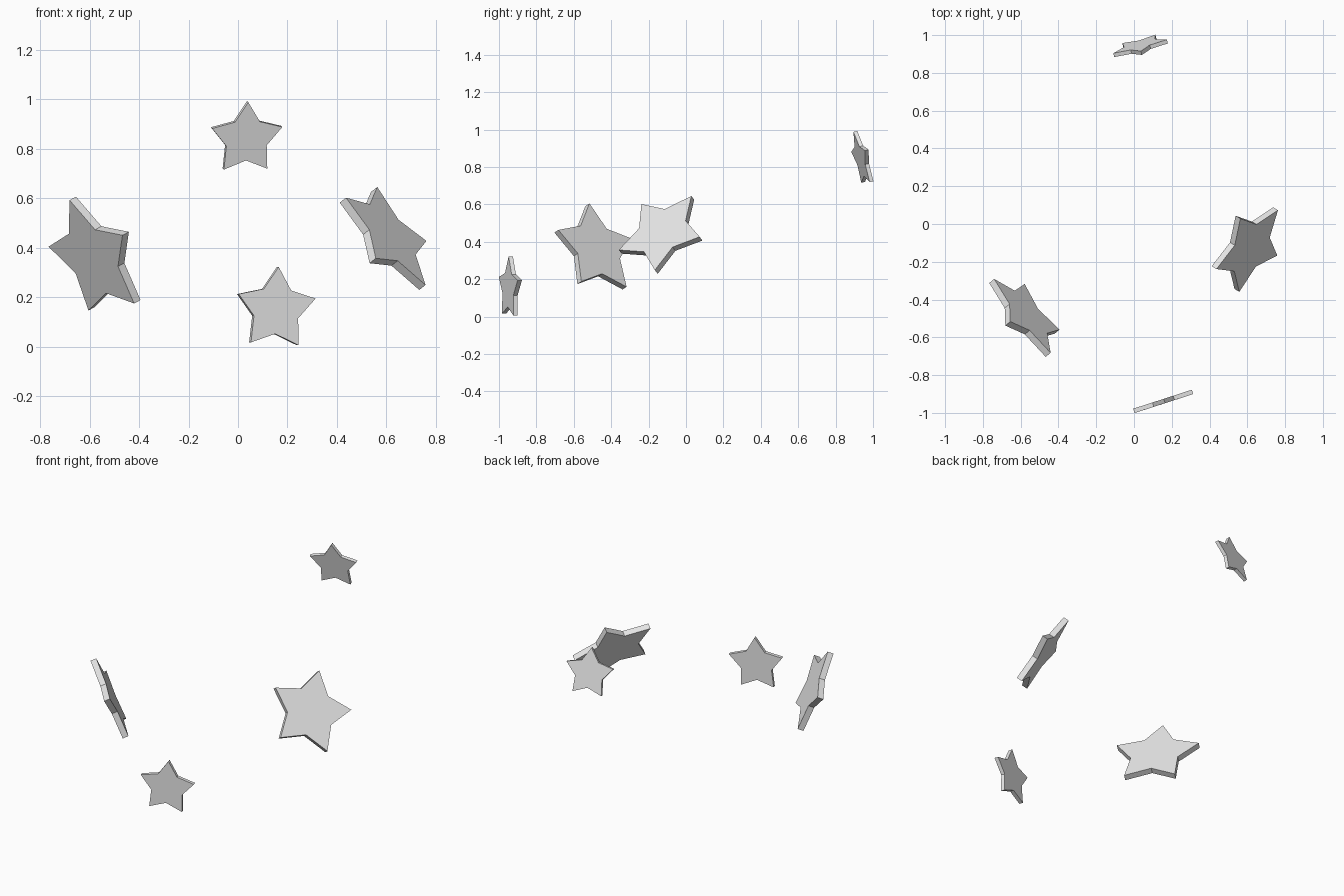
import bpy, bmesh, math
from mathutils import Vector, Matrix

cube = bpy.data.objects.get("Cube")
if cube:
    bpy.data.objects.remove(cube, do_unlink=True)

# One plain grey for every star
grey = bpy.data.materials.new("light_grey")
grey.use_nodes = True
colour = (0.8, 0.8, 0.8, 1.0)
grey.diffuse_color = colour
grey.node_tree.nodes["Principled BSDF"].inputs["Base Color"].default_value = colour

INNER = 0.575      # notch radius relative to tip radius
THICK = 0.14       # plate thickness relative to tip radius


def star(name, centre, radius, up, side):
    """Flat five-pointed plate; 'up' points to its first tip, 'side' lies in its plane."""
    up = Vector(up).normalized()
    side = Vector(side)
    side = (side - up * side.dot(up)).normalized()
    normal = up.cross(side)

    # Star outline, extruded evenly about its middle plane
    bm = bmesh.new()
    verts = []
    for i in range(10):
        r = 1.0 if i % 2 == 0 else INNER
        a = i * math.pi / 5
        verts.append(bm.verts.new((r * math.cos(a), r * math.sin(a), -THICK / 2)))
    face = bm.faces.new(verts)
    ext = bmesh.ops.extrude_face_region(bm, geom=[face], use_keep_orig=True)
    top = [v for v in ext["geom"] if isinstance(v, bmesh.types.BMVert)]
    bmesh.ops.translate(bm, verts=top, vec=(0, 0, THICK))
    bmesh.ops.recalc_face_normals(bm, faces=bm.faces)

    mesh = bpy.data.meshes.new(name)
    bm.to_mesh(mesh)
    bm.free()
    mesh.materials.append(grey)
    obj = bpy.data.objects.new(name, mesh)
    bpy.context.collection.objects.link(obj)

    # Stand the plate in its plane
    rot = Matrix((up, side, normal)).transposed().to_4x4()
    obj.matrix_world = Matrix.Translation(centre) @ rot @ Matrix.Scale(radius, 4)


# Four floating stars
star("back_star", (0.033, 0.941, 0.841), 0.154,
     (0.006, -0.036, 0.151), (-0.149, -0.038, -0.003))
star("front_star", (0.152, -0.94, 0.15), 0.172,
     (0.009, 0.003, 0.172), (-0.161, -0.052, 0.011))
star("left_star", (0.603, -0.125, 0.446), 0.254,
     (-0.052, 0.160, 0.188), (-0.173, -0.168, 0.091))
star("right_star", (-0.575, -0.484, 0.36), 0.260,
     (-0.093, -0.043, 0.238), (-0.162, 0.212, -0.025))
